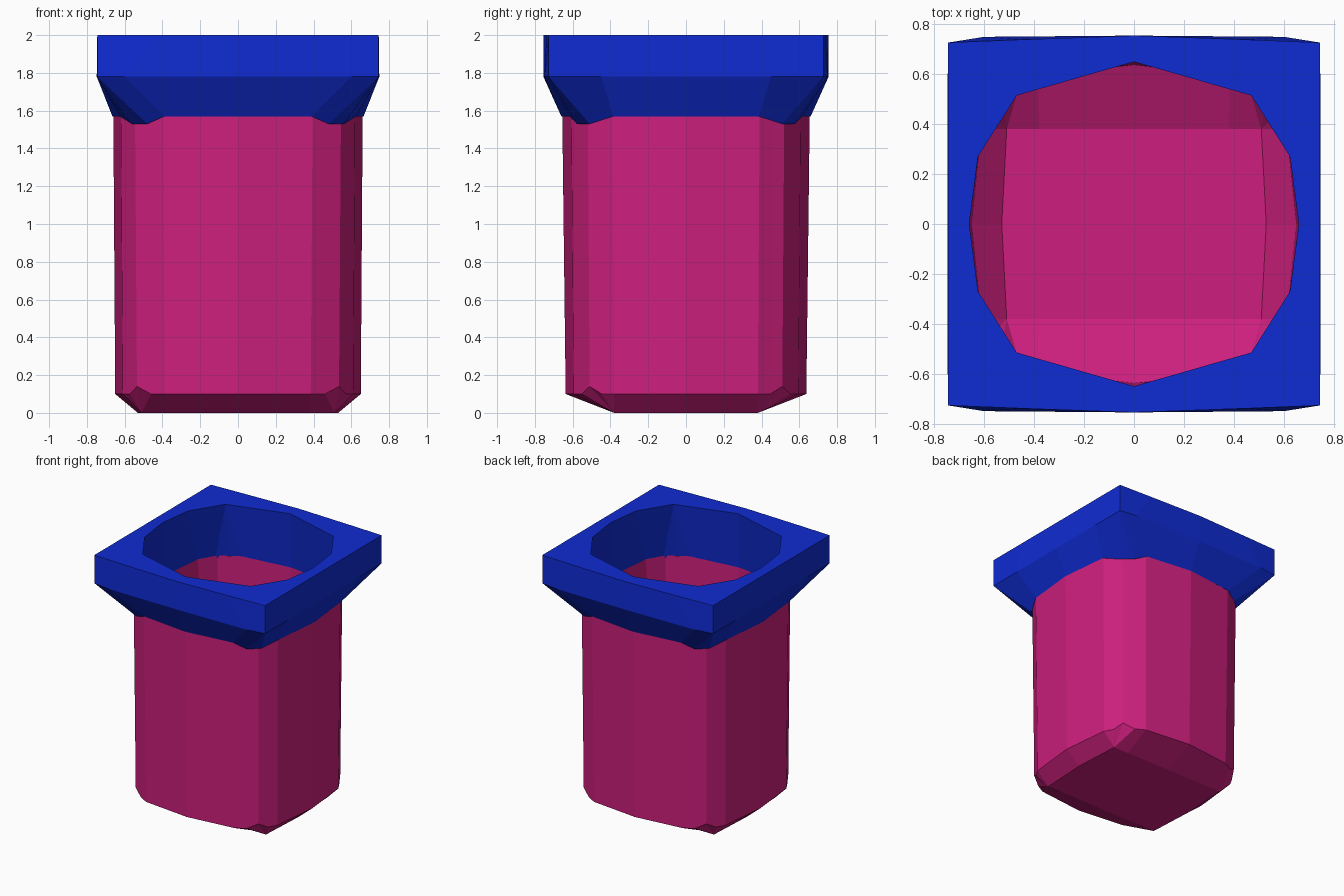
import bpy, bmesh

if "Cube" in bpy.data.objects:
    bpy.data.objects.remove(bpy.data.objects["Cube"])


def ring(quarter):
    """Mirror a quarter outline (back middle to right middle) into a full loop."""
    def pts(items, sx, sy):
        return [(sx * x, sy * y, z) for x, y, z in items]
    there, back = quarter[:-1], quarter[:0:-1]
    return pts(there, 1, 1) + pts(back, 1, -1) + pts(there, -1, -1) + pts(back, -1, 1)


def flat(points, z):
    return [(x, y, z) for x, y in points]


def loft(name, quarters, color, floor=False):
    """Skin a stack of rings; coincident points are merged afterwards."""
    bm = bmesh.new()
    loops = [[bm.verts.new(p) for p in ring(q)] for q in quarters]
    for a, b in zip(loops, loops[1:]):
        n = len(a)
        for i in range(n):
            j = (i + 1) % n
            bm.faces.new((a[j], a[i], b[i], b[j]))
    if floor:
        bm.faces.new(loops[0])
    bmesh.ops.remove_doubles(bm, verts=bm.verts, dist=0.0005)
    bmesh.ops.dissolve_degenerate(bm, edges=bm.edges, dist=0.0005)
    mesh = bpy.data.meshes.new(name)
    bm.to_mesh(mesh)
    bm.free()
    mat = bpy.data.materials.new(name + "_color")
    mat.diffuse_color = color
    mat.use_nodes = True
    mat.node_tree.nodes["Principled BSDF"].inputs["Base Color"].default_value = mat.diffuse_color
    mesh.materials.append(mat)
    obj = bpy.data.objects.new(name, mesh)
    bpy.context.collection.objects.link(obj)
    return obj


# Body: thin open cup with bulging sides, chamfered corners and bevelled foot
corner = (0.51, 0.38)
foot = flat([(0, 0.38), (0.38, 0.38), corner, corner, corner, corner, (0.53, 0)], 0)
base = [(0, 0.637, 0.1), (0.385, 0.595, 0.1), (0.46, 0.553, 0.1), (0.535, 0.51, 0.14),
        (0.572, 0.445, 0.1), (0.61, 0.38, 0.1), (0.65, 0, 0.1)]
top = flat([(0, 0.655), (0.395, 0.607), (0.47, 0.563), (0.545, 0.52),
            (0.582, 0.455), (0.62, 0.39), (0.66, 0)], 1.575)
loft("cup_body", [foot, base, top], (0.61, 0.0137, 0.205, 1), floor=True)

# Rim: square collar flaring out of the body, with a faceted opening
collar = [(0, 0.66, 1.57), (0.39, 0.615, 1.57), (0.48, 0.578, 1.53), (0.52, 0.544, 1.53),
          (0.56, 0.51, 1.53), (0.625, 0.385, 1.57), (0.665, 0, 1.57)]
c = (0.745, 0.727)
edge_low = flat([(0, 0.755), (0.6, 0.75), c, c, c, (0.748, 0.45), (0.748, 0)], 1.78)
edge_top = flat([(0, 0.755), (0.45, 0.739), c, c, c, (0.745, 0.45), (0.745, 0)], 2)
h = (0.47, 0.515)
hole = flat([(0, 0.65), h, h, h, h, (0.625, 0.27), (0.66, 0)], 2)
loft("collar_rim", [collar, edge_low, edge_top, hole, collar], (0.0048, 0.024, 0.645, 1))
